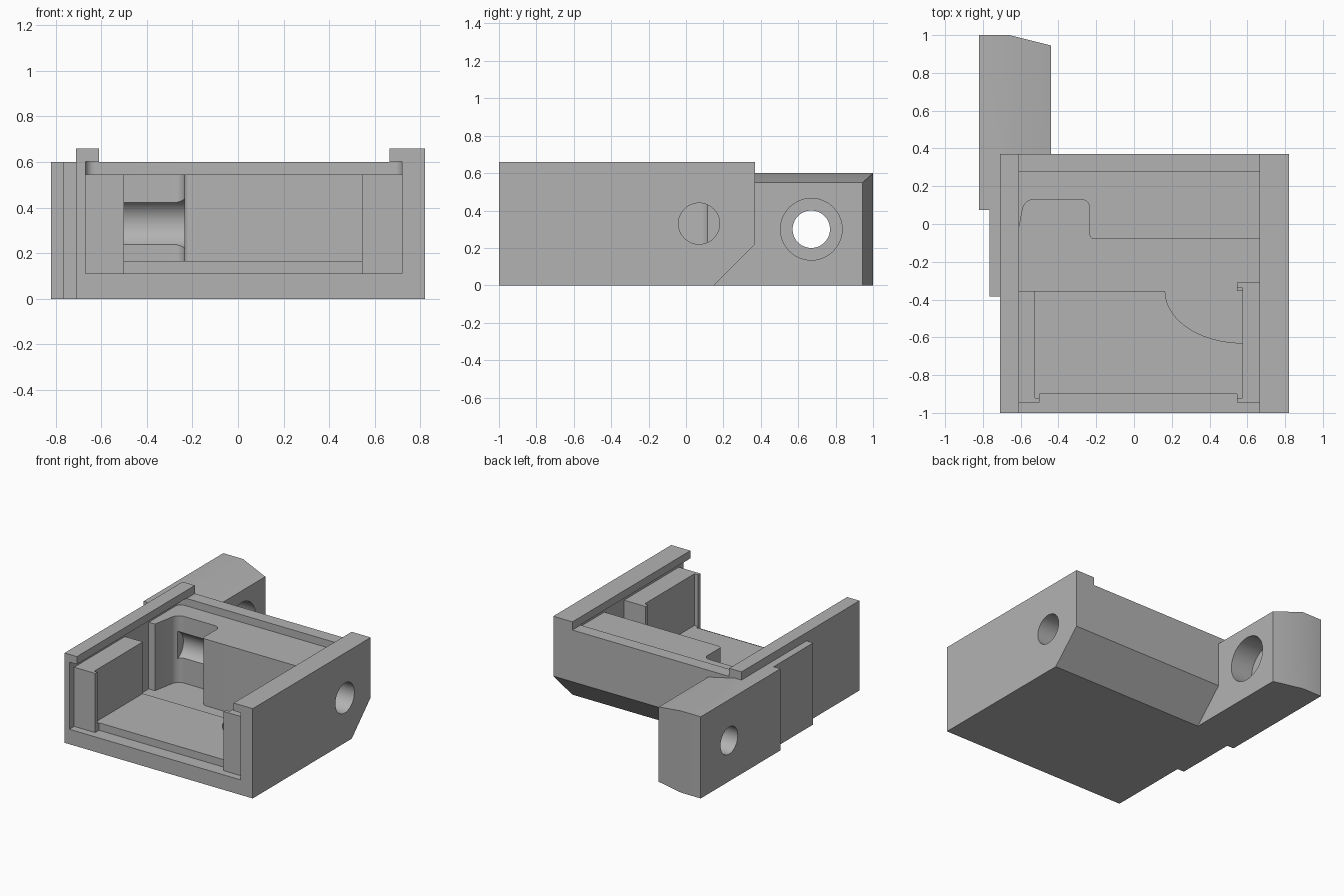
import bpy, bmesh, math
from mathutils import Vector

cube = bpy.data.objects.get("Cube")
if cube:
    bpy.data.objects.remove(cube, do_unlink=True)

grey = bpy.data.materials.new("plain grey")
grey.use_nodes = True
colour = (0.45, 0.45, 0.45, 1)
grey.diffuse_color = colour
grey.node_tree.nodes["Principled BSDF"].inputs["Base Color"].default_value = colour


def prism(name, points, axis, low, high):
    """Extrude a flat outline along an axis; outline is (x,y), (y,z) or (x,z)."""
    place = {"z": lambda a, b, c: (a, b, c),
             "x": lambda a, b, c: (c, a, b),
             "y": lambda a, b, c: (a, c, b)}[axis]
    bm = bmesh.new()
    face = bm.faces.new([bm.verts.new(place(p[0], p[1], low)) for p in points])
    side = bmesh.ops.extrude_face_region(bm, geom=[face])["geom"]
    shift = Vector(place(0, 0, high - low))
    bmesh.ops.translate(bm, vec=shift, verts=[g for g in side if isinstance(g, bmesh.types.BMVert)])
    bmesh.ops.recalc_face_normals(bm, faces=bm.faces)
    mesh = bpy.data.meshes.new(name)
    bm.to_mesh(mesh)
    bm.free()
    mesh.materials.append(grey)
    obj = bpy.data.objects.new(name, mesh)
    bpy.context.collection.objects.link(obj)
    return obj


def box(name, x, y, z):
    return prism(name, [(x[0], y[0]), (x[1], y[0]), (x[1], y[1]), (x[0], y[1])], "z", *z)


def bore(name, y, z, radius, low, high, sides=48):
    ring = [(y + radius * math.cos(math.tau * i / sides),
             z + radius * math.sin(math.tau * i / sides)) for i in range(sides)]
    return prism(name, ring, "x", low, high)


def rounded(points, steps=8):
    """Round every corner that carries a third value, its radius."""
    out = []
    for i, p in enumerate(points):
        here = Vector(p[:2])
        if len(p) == 2:
            out.append(here)
            continue
        before = Vector(points[i - 1][:2]) - here
        after = Vector(points[(i + 1) % len(points)][:2]) - here
        a, b = before.normalized() * p[2], after.normalized() * p[2]
        centre = here + a + b
        for k in range(steps + 1):
            t = math.pi / 2 * k / steps
            out.append(centre - b * math.cos(t) - a * math.sin(t))
    return out


def combine(target, tool, operation):
    mod = target.modifiers.new(operation.lower(), "BOOLEAN")
    mod.operation, mod.object, mod.solver = operation, tool, "EXACT"
    bpy.context.view_layer.objects.active = target
    bpy.ops.object.modifier_apply(modifier=mod.name)
    bpy.data.objects.remove(tool, do_unlink=True)


# Housing block with the chamfered lower back edge
housing = prism("housing", [(-1, 0), (0.15, 0), (0.37, 0.22), (0.37, 0.66), (-1, 0.66)],
                "x", -0.71, 0.82)

# Rear arm with slanted end and top, and the stepped side pad
arm = prism("arm", [(-0.82, 0.075), (-0.44, 0.075), (-0.44, 0.945), (-0.66, 1), (-0.82, 1)],
            "z", 0, 0.6)
combine(arm, prism("arm_slope", [(-0.66, 0.6), (-0.22, 0.5), (-0.22, 0.8), (-0.66, 0.8)],
                   "y", -0.5, 1.5), "DIFFERENCE")
combine(housing, arm, "UNION")
combine(housing, box("side_pad", (-0.765, -0.69), (-0.385, 0.2), (0, 0.6)), "UNION")

# Open top between the rails, and the lid groove beneath them
top = 0.58
cutters = [
    box("top_channel", (-0.61, 0.665), (-1.5, 0.6), (0.6, 0.9)),
    prism("lid_groove", rounded([(-0.67, -1.2), (0.72, -1.2), (0.72, 0.275, 0.04),
                                 (-0.67, 0.275, 0.04)]), "z", 0.545, 0.603),
    # Front opening, the gap between the posts and the raised floor bay
    box("front_opening", (-0.67, 0.72), (-1.2, -0.945), (0.11, top)),
    box("post_gap", (-0.5, 0.545), (-1.1, -0.9), (0.11, top)),
    box("floor_bay", (-0.525, 0.575), (-0.92, -0.34), (0.165, top)),
]

# Deep bay with a curved front corner and a rounded rear pocket
arc = [(0.575 - 0.41 * math.cos(t), -0.355 - 0.275 * math.sin(t))
       for t in [math.pi / 2 * i / 20 for i in range(21)]]
bay = [(-0.67, -0.355)] + arc + [
    (0.575, -0.355), (0.545, -0.355), (0.545, -0.31), (0.72, -0.31), (0.72, -0.08),
    (-0.235, -0.08, 0.025), (-0.235, 0.13, 0.045), (-0.58, 0.13, 0.05),
    (-0.62, -0.08), (-0.67, -0.08)]
cutters.append(prism("deep_bay", rounded(bay), "z", 0.055, top))

# Cross bore through the housing, and the counterbored hole in the arm
cutters += [bore("cross_bore", 0.07, 0.33, 0.11, -0.57, 1),
            bore("arm_hole", 0.67, 0.3, 0.1, -1, 0),
            bore("arm_counterbore", 0.67, 0.3, 0.165, -0.62, 0)]
for cutter in cutters:
    combine(housing, cutter, "DIFFERENCE")

bpy.ops.object.select_all(action="DESELECT")
housing.select_set(True)
bpy.context.view_layer.objects.active = housing
bpy.ops.object.shade_smooth_by_angle(angle=math.radians(25))
